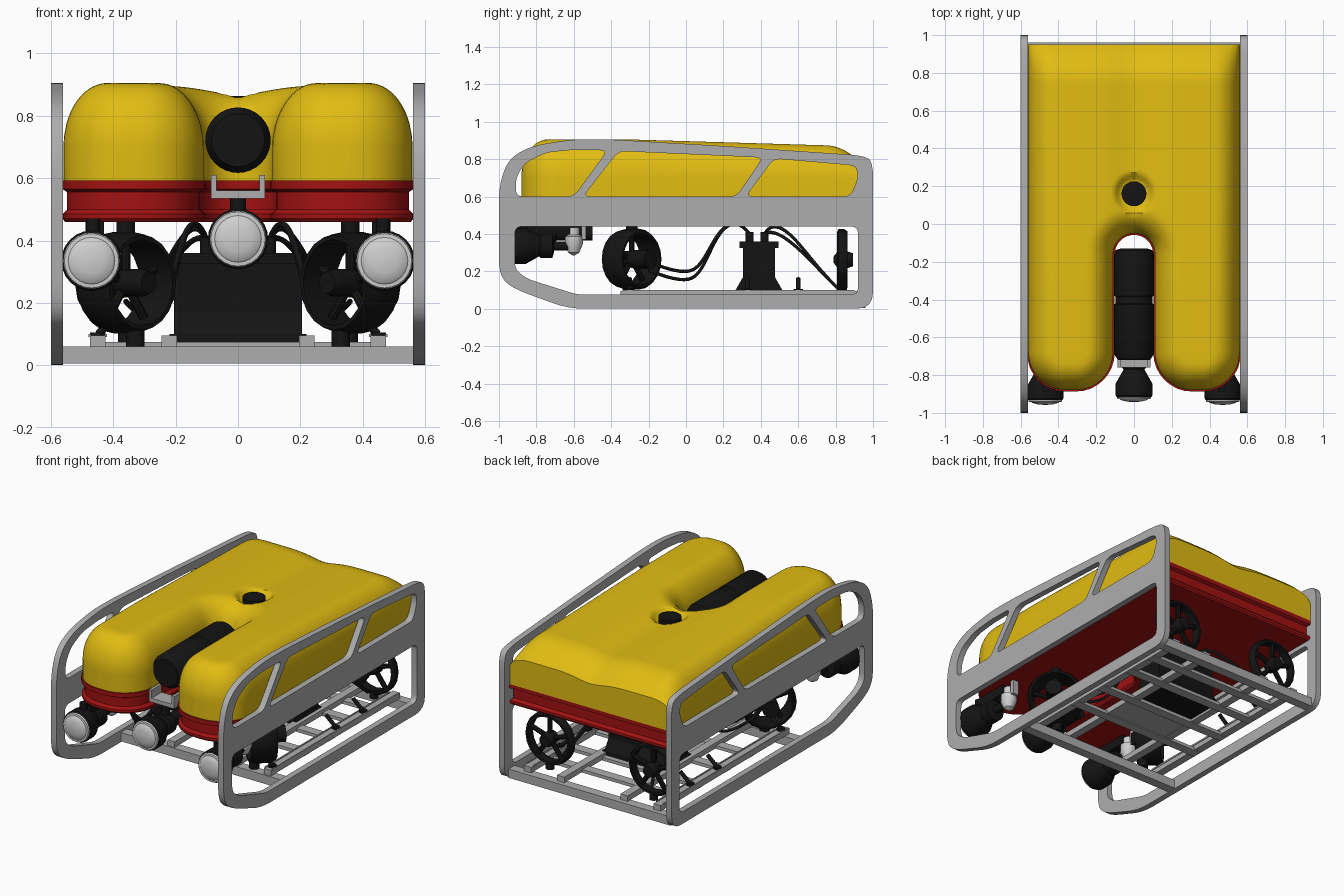
import bpy, bmesh, math
from mathutils import Vector

if "Cube" in bpy.data.objects:
    bpy.data.objects.remove(bpy.data.objects["Cube"])


def material(name, col):
    m = bpy.data.materials.new(name)
    m.diffuse_color = (*col, 1)
    m.use_nodes = True
    m.node_tree.nodes["Principled BSDF"].inputs["Base Color"].default_value = m.diffuse_color
    return m


YELLOW = material("float yellow", (0.75, 0.50, 0.006))
RED = material("body red", (0.36, 0.006, 0.006))
GREY = material("frame grey", (0.42, 0.42, 0.42))
BLACK = material("equipment black", (0.007, 0.007, 0.007))
LENS = material("lens pale grey", (0.62, 0.62, 0.62))


def smooth(ob, angle=0.6):
    bpy.ops.object.select_all(action='DESELECT')
    ob.select_set(True)
    bpy.context.view_layer.objects.active = ob
    bpy.ops.object.shade_smooth_by_angle(angle=angle)


def finish(name, bm, mat, soft=True):
    bmesh.ops.remove_doubles(bm, verts=bm.verts, dist=1e-5)
    bmesh.ops.recalc_face_normals(bm, faces=bm.faces)
    me = bpy.data.meshes.new(name)
    bm.to_mesh(me)
    bm.free()
    me.materials.append(mat)
    ob = bpy.data.objects.new(name, me)
    bpy.context.collection.objects.link(ob)
    if soft:
        smooth(ob)
    return ob


def loft(name, rings, mat, caps=True, closed=False, soft=True):
    bm = bmesh.new()
    vs = [[bm.verts.new(p) for p in r] for r in rings]
    n = len(rings[0])
    for a, b in zip(vs, vs[1:] + (vs[:1] if closed else [])):
        for i in range(n):
            bm.faces.new((a[i], a[(i + 1) % n], b[(i + 1) % n], b[i]))
    if caps and not closed:
        bm.faces.new(vs[0])
        bm.faces.new(vs[-1])
    return finish(name, bm, mat, soft)


def lathe(name, prof, loc, axis, mat, seg=24, closed=False):
    q = Vector(axis).to_track_quat('Z', 'Y')
    ang = [2 * math.pi * i / seg for i in range(seg)]
    rings = [[Vector(loc) + q @ Vector((r * math.cos(a), r * math.sin(a), t)) for a in ang]
             for r, t in prof]
    return loft(name, rings, mat, True, closed)


def rod(name, a, b, r, mat, seg=12):
    d = Vector(b) - Vector(a)
    return lathe(name, [(r, 0), (r, d.length)], a, d, mat, seg)


def prism(name, yz, x0, x1, mat):
    return loft(name, [[(x, y, z) for y, z in yz] for x in (x0, x1)], mat, soft=False)


def box(name, lo, hi, mat):
    return prism(name, [(lo[1], lo[2]), (hi[1], lo[2]), (hi[1], hi[2]), (lo[1], hi[2])], lo[0], hi[0], mat)


def rounded(pts, r):
    out = []
    for i, p in enumerate(pts):
        p, a, b = Vector(p), Vector(pts[i - 1]), Vector(pts[(i + 1) % len(pts)])
        s = p + (a - p).normalized() * min(r, (a - p).length * 0.45)
        e = p + (b - p).normalized() * min(r, (b - p).length * 0.45)
        for k in range(5):
            t = k / 4
            out.append(s * (1 - t) ** 2 + p * 2 * t * (1 - t) + e * t * t)
    return out


# Side frames: one flat outline with four openings
outer = [(-1, .18), (-1, .66), (-.95, .80), (-.83, .87), (-.6, .907), (-.4, .905), (.2, .87),
         (.94, .82), (1, .79), (1, 0), (-.63, 0), (-.93, .11)]
holes = [[(-.915, .21), (-.915, .44), (.92, .44), (.92, .075), (-.58, .075), (-.85, .16)],
         [(-.91, .6), (-.91, .70), (-.86, .78), (-.75, .835), (-.6, .85), (-.42, .847), (-.6, .6)],
         [(-.55, .6), (-.36, .843), (.41, .808), (.27, .6)],
         [(.32, .6), (.47, .803), (.91, .765), (.92, .70), (.88, .6)]]
for side, x in (("left", -.581), ("right", .581)):
    cu = bpy.data.curves.new(side + "_side_frame", 'CURVE')
    cu.dimensions, cu.fill_mode, cu.extrude = '2D', 'BOTH', .019
    for pts, r in [(outer, .09)] + [(h, .04) for h in holes]:
        pr = rounded(pts, r)
        sp = cu.splines.new('POLY')
        sp.points.add(len(pr) - 1)
        for q, p in zip(sp.points, pr):
            q.co = (p.x, p.y, 0, 1)
        sp.use_cyclic_u = True
    cu.materials.append(GREY)
    ob = bpy.data.objects.new(side + "_side_frame", cu)
    bpy.context.collection.objects.link(ob)
    ob.rotation_euler = (math.pi / 2, 0, math.pi / 2)
    ob.location.x = x

# Bottom skid frame
for i, y in enumerate((-.33, .93)):
    box(f"skid_cross_beam_{i}", (-.565, y - .03, .005), (.565, y + .03, .06), GREY)
for i, y in enumerate((.02, .26, .52, .72)):
    box(f"skid_slat_{i}", (-.47, y - .03, .055), (.47, y + .03, .075), GREY)
for s in (-1, 1):
    for x in (.45, .22):
        box("skid_rail", (s * x - .025, -.35, .06), (s * x + .025, .93, .095), GREY)
    for x in (.425, .475):
        box("clamp_rail", (s * x - .004, -.34, .09), (s * x + .004, .9, .10), GREY)
    for y in (-.3, .33, .6):
        rod("rail_clamp", (s * .45, y, .07), (s * .45, y, .105), .025, BLACK)
        rod("rail_strut", (s * .45, y, .1), (s * .38, y, .16), .012, BLACK)
box("skid_centre_plate", (-.22, .02, .062), (.22, .26, .074), GREY)


# Red body: slotted plan outline lofted through a lipped section
def outline(o, z):
    half = []
    for i in range(9):
        a = math.pi / 2 * (1 - i / 8)
        half.append(((.11 - o) * math.cos(a), -.16 + (.11 - o) * math.sin(a)))
    for i in range(17):
        a = math.pi * (1 + i / 16)
        half.append((.335 + .025 * (-1 if i < 8 else 1 if i > 8 else 0) + (.2 + o) * math.cos(a),
                     -.68 + (.2 + o) * math.sin(a)))
    half.append((.56 + o, .94 + o))
    half = [(min(x, .562), y) for x, y in half]
    return [(x, y, z) for x, y in half + [(-x, y) for x, y in half[:0:-1]]]


loft("red_body", [outline(o, z) for o, z in
                  ((-.005, .46), (.004, .47), (.004, .485), (-.012, .50), (-.012, .555), (.008, .565), (.008, .592))], RED)


# Yellow float: twin-lobed surface with rounded edges, walls dropped to the body
def float_height(x, y):
    if y < -.3:
        d = .2 - math.hypot(max(0, abs(x - .335) - .025), max(0, -.68 - y))
    else:
        d = min(.56 - x, math.hypot(x, max(0, y + .16)) - .11)
    top = .905 - .03 * max(0, y + .3) - .1 * (max(0, y - .75) / .2) ** 2
    top -= .025 * math.exp(-(x / .12) ** 2)
    e = 1 - min(max(d, 0) / .14, 1)
    z = .70 + (top - .70) * math.sqrt(max(0, 1 - e * e))
    r = math.hypot(x, y - .16)
    return z - .035 * min(1, max(0, (.108 - r) / .035))


rows = [-.68 - .2 * math.cos(math.pi / 2 * i / 12) for i in range(12)]
rows += [-.68 + .52 * i / 10 for i in range(10)]
rows += [-.16 + .11 * math.sin(math.pi / 2 * i / 8) for i in range(9)]
rows += [-.05 + 1.0 * (i / 56) for i in range(1, 57)]
bm = bmesh.new()
N = 44
for s in (-1, 1):
    grid = []
    for y in rows:
        w = .025 + math.sqrt(max(0, .04 - max(0, -.68 - y) ** 2))
        x0, x1 = .335 - w, .335 + w
        if y > -.16:
            x0 = math.sqrt(max(0, .0121 - (y + .16) ** 2)) if y < -.0501 else 0
        line = []
        for i in range(N + 1):
            u = i / N
            u = .4 * u + .6 * (.5 - .5 * math.cos(math.pi * u))
            if i in (1, N - 1):
                u = abs((i == N - 1) - .004)
            x = x0 + (x1 - x0) * u
            line.append(bm.verts.new((s * x, y, float_height(x, y))))
        grid.append(line)
    for a, b in zip(grid, grid[1:]):
        for i in range(N):
            bm.faces.new((a[i], a[i + 1], b[i + 1], b[i]))
bmesh.ops.remove_doubles(bm, verts=bm.verts, dist=1e-5)
ext = bmesh.ops.extrude_edge_only(bm, edges=[e for e in bm.edges if e.is_boundary])
for v in ext["geom"]:
    if isinstance(v, bmesh.types.BMVert):
        v.co.z = .59
finish("yellow_float", bm, YELLOW)
rod("top_port", (0, .16, .80), (0, .16, .864), .066, BLACK, 24)

# Sonar canister in the slot and its bracket
lathe("slot_canister", [(.07, 0), (.1, .01), (.105, .03), (.105, .25), (.098, .255), (.098, .29), (.105, .295),
                        (.105, .56), (.085, .59)], (0, -.13, .722), (0, -1, 0), BLACK, 32)
box("bracket_base", (-.085, -.76, .535), (.085, -.66, .56), GREY)
for s in (-1, 1):
    box("bracket_arm", (s * .078 - .009, -.76, .535), (s * .078 + .009, -.66, .61), GREY)
rod("bracket_stem", (0, -.72, .44), (0, -.72, .54), .025, BLACK)


# Lamps
def lamp(name, x, y, z):
    lathe(name + "_housing", [(.088, 0), (.097, .012), (.097, .075), (.055, .15), (.065, .16), (.065, .22), (.03, .23)],
          (x, y, z), (0, 1, 0), BLACK)
    lathe(name + "_lens", [(.09, .003), (.087, -.006), (.075, -.007), (.07, -.012), (.04, -.02), (.001, -.023)],
          (x, y, z), (0, 1, 0), LENS)


lamp("centre_lamp", 0, -.92, .405)
rod("centre_lamp_tail", (0, -.7, .405), (0, -.5, .405), .04, BLACK)
for s in (-1, 1):
    lamp("side_lamp", s * .47, -.935, .335)
    rod("lamp_tail", (s * .47, -.73, .335), (s * .46, -.6, .335), .025, BLACK)
    rod("lamp_stem", (s * .465, -.87, .40), (s * .465, -.87, .47), .022, BLACK)
    box("lamp_mount", (s * .46 - .03, -.85, .40), (s * .46 + .03, -.62, .462), BLACK)
    # small pale beacon behind each lamp
    lathe("beacon", [(.03, .1), (.03, .06), (.048, .05), (.048, .01), (.03, -.035), (.005, -.05)],
          (s * .46, -.6, .335), (0, 0, 1), LENS, 16)
    box("beacon_bracket", (s * .46 - .02, -.56, .37), (s * .46 + .02, -.535, .462), GREY)


# Ducted thrusters: ring, hub, spokes
def thruster(name, c, axis, depth):
    c, ax = Vector(c), Vector(axis).normalized()
    h = depth / 2
    lathe(name + "_duct", [(.15, -h), (.163, -h * .7), (.163, h * .4), (.152, h), (.138, h), (.138, -h)],
          c, ax, BLACK, 20, True)
    lathe(name + "_hub", [(.015, -h - .02), (.04, -h), (.045, h), (.035, h + .03)], c, ax, BLACK, 16)
    side = ax.cross(Vector((0, 0, 1)))
    for k in range(5):
        a = 2 * math.pi * k / 5 + math.pi / 2
        d = side * math.cos(a) + Vector((0, 0, math.sin(a)))
        rod(name + "_spoke", c + d * .03, c + d * .145, .015, BLACK, 8)


for s in (-1, 1):
    thruster("front_thruster", (s * .36, -.29, .265), (-s, -1, 0), .15)
    rod("front_thruster_motor", (s * .37, -.28, .265), (s * .46, -.19, .265), .05, BLACK)
    rod("front_thruster_post", (s * .33, -.31, .06), (s * .33, -.31, .12), .03, BLACK)
    rod("front_thruster_hanger", (s * .36, -.29, .42), (s * .36, -.29, .47), .03, BLACK)
    thruster("rear_thruster", (s * .36, .835, .262), (0, 1, 0), .055)
    rod("rear_thruster_post", (s * .36, .835, .07), (s * .36, .835, .11), .025, BLACK)

# Electronics housing with flared foot and top flange
prism("electronics_housing", [(.265, .1), (.305, .17), (.305, .325), (.285, .325), (.285, .36),
                              (.495, .36), (.495, .325), (.475, .325), (.475, .17), (.515, .1)], -.205, .205, BLACK)
box("housing_base", (-.22, .265, .075), (.22, .515, .1), BLACK)
for x in (-.1, 0, .1):
    for y in (.34, .42):
        rod("cable_gland", (x, y, .35), (x, y, .41), .022, BLACK)


# Cables
def cable(name, pts):
    cu = bpy.data.curves.new(name, 'CURVE')
    cu.dimensions, cu.bevel_depth, cu.bevel_resolution, cu.resolution_u = '3D', .009, 2, 6
    sp = cu.splines.new('NURBS')
    sp.points.add(len(pts) - 1)
    for q, p in zip(sp.points, pts):
        q.co = (*p, 1)
    sp.order_u, sp.use_endpoint_u = 4, True
    cu.materials.append(BLACK)
    bpy.context.collection.objects.link(bpy.data.objects.new(name, cu))


for s in (-1, 1):
    for k in (0, .045):
        cable("front_cable", [(s * .1, .34, .40), (s * .13, .28, .48), (s * .18, .17, .44), (s * .22, .08, .20 - k),
                              (s * .3, -.02, .18 - k), (s * .36, -.2, .25 - k)])
        cable("rear_cable", [(s * .1, .42, .40), (s * .13, .46, .47 - k), (s * .2, .58, .40 - k),
                             (s * .28, .70, .22), (s * .33, .82, .10)])
